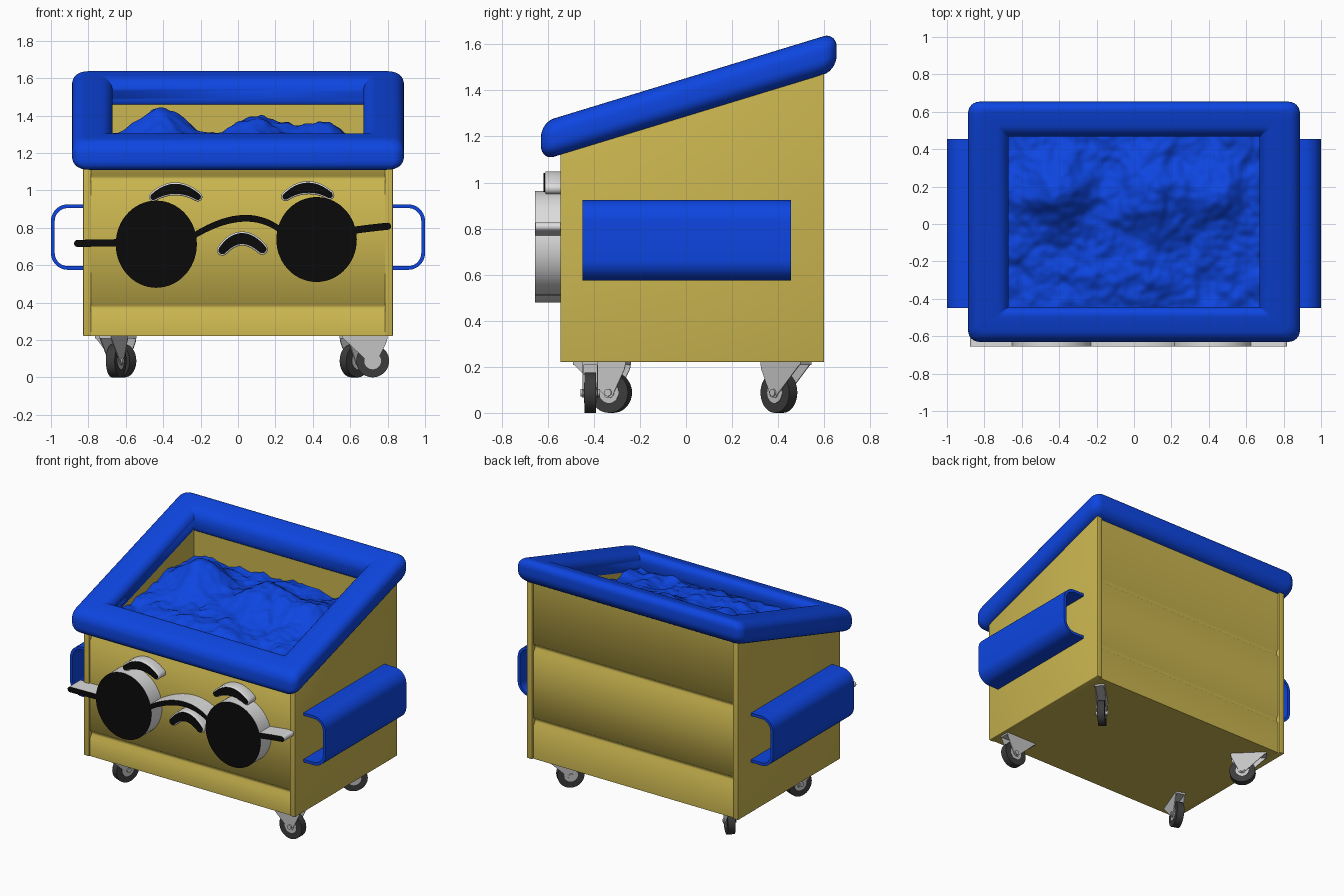
import bpy, bmesh, math
from mathutils import Vector, Matrix, noise

if "Cube" in bpy.data.objects:
    bpy.data.objects.remove(bpy.data.objects["Cube"])


def material(name, rgb):
    m = bpy.data.materials.new(name)
    m.diffuse_color = (*rgb, 1)
    m.use_nodes = True
    m.node_tree.nodes["Principled BSDF"].inputs["Base Color"].default_value = m.diffuse_color
    return m


YELLOW = material("mustard_yellow", (0.60, 0.47, 0.08))
BLUE = material("bright_blue", (0.004, 0.06, 0.75))
BLACK = material("black", (0.003, 0.003, 0.003))
WHITE = material("off_white", (0.72, 0.72, 0.72))
METAL = material("light_metal", (0.55, 0.55, 0.55))
RUBBER = material("dark_rubber", (0.045, 0.045, 0.045))


def finish(name, bm, mats, angle=35, bevel=0, rule=None):
    bmesh.ops.remove_doubles(bm, verts=bm.verts, dist=1e-5)
    bmesh.ops.recalc_face_normals(bm, faces=bm.faces)
    if bevel:
        sharp = [e for e in bm.edges if e.calc_face_angle(0) > math.radians(40)]
        bmesh.ops.bevel(bm, geom=sharp, offset=bevel, segments=3, profile=0.5, affect='EDGES')
    if rule:
        bm.normal_update()
        for f in bm.faces:
            f.material_index = rule(f)
    me = bpy.data.meshes.new(name)
    bm.to_mesh(me)
    bm.free()
    for m in mats:
        me.materials.append(m)
    ob = bpy.data.objects.new(name, me)
    bpy.context.collection.objects.link(ob)
    bpy.ops.object.select_all(action='DESELECT')
    ob.select_set(True)
    bpy.context.view_layer.objects.active = ob
    bpy.ops.object.shade_smooth_by_angle(angle=math.radians(angle))
    return ob


def add_prism(bm, pts, axis, a, b):
    """Extrude a 2D outline along x (outline is y,z) or along y (outline is x,z)."""
    put = (lambda u, v, t: (t, u, v)) if axis == 'x' else (lambda u, v, t: (u, t, v))
    lo = [bm.verts.new(put(u, v, a)) for u, v in pts]
    hi = [bm.verts.new(put(u, v, b)) for u, v in pts]
    bm.faces.new(lo)
    bm.faces.new(hi[::-1])
    n = len(pts)
    for i in range(n):
        j = (i + 1) % n
        bm.faces.new((lo[i], hi[i], hi[j], lo[j]))


def prism(name, pts, axis, a, b, mats, **kw):
    bm = bmesh.new()
    add_prism(bm, pts, axis, a, b)
    return finish(name, bm, mats, **kw)


def arc(cx, cz, rx, rz, a0, a1, n):
    return [(cx + rx * math.cos(math.radians(a0 + (a1 - a0) * i / n)),
             cz + rz * math.sin(math.radians(a0 + (a1 - a0) * i / n))) for i in range(n + 1)]


def rim_z(y):
    return 1.187 + 0.305 * (y + 0.6)


# body: side walls, inner liner, grooved front and back, floor
for s, side in ((1, "right"), (-1, "left")):
    prism(side + "_wall", [(-0.545, 0.22), (0.6, 0.22), (0.6, rim_z(0.6)), (-0.545, rim_z(-0.545))],
          'x', s * 0.785, s * 0.828, [YELLOW], bevel=0.005)
    prism(side + "_liner", [(-0.5, 0.24), (0.55, 0.24), (0.55, rim_z(0.55)), (-0.5, rim_z(-0.5))],
          'x', s * 0.678, s * 0.79, [YELLOW])


def panel(name, face_y, inner_y, grooves):
    d = 0.018 if inner_y > face_y else -0.018
    pts = [(inner_y, 0.22), (face_y, 0.22)]
    for g in grooves:
        pts += [(face_y, g - 0.035), (face_y + d, g - 0.012), (face_y + d, g + 0.005), (face_y, g + 0.02)]
    pts += [(face_y, rim_z(face_y)), (inner_y, rim_z(inner_y))]
    prism(name, pts, 'x', -0.787, 0.787, [YELLOW], angle=60)


panel("front_panel", -0.535, -0.45, (0.38, 1.07))
panel("back_panel", 0.585, 0.478, (0.49, 1.01))
prism("floor", [(-0.52, 0.22), (0.57, 0.22), (0.57, 0.26), (-0.52, 0.26)], 'x', -0.79, 0.79, [YELLOW])

# padded rim: rounded section swept around the slanted opening
section = []
for cd, ch, a0 in ((0.70, 0.018, 0), (0.30, 0.018, 90), (0.30, -0.018, 180), (0.70, -0.018, 270)):
    section += [(cd + p, ch + q) for p, q in arc(0, 0, 0.30, 0.065, a0, a0 + 90, 7)]
bm = bmesh.new()
rings = []
for k, (sx, sy) in enumerate(((1, 1), (-1, 1), (-1, -1), (1, -1))):
    for i in range(7):
        a = math.radians(90 * k + 15 * i)
        ring = []
        for d, h in section:
            r = 0.06 * d
            x = sx * (0.67 + 0.217 * d - r) + r * math.cos(a)
            y = 0.012 + sy * (0.455 + 0.187 * d - r) + r * math.sin(a)
            ring.append(bm.verts.new((x, y, rim_z(y) + h)))
        rings.append(ring)
for i, ring in enumerate(rings):
    nxt = rings[(i + 1) % len(rings)]
    for j in range(len(section)):
        k = (j + 1) % len(section)
        bm.faces.new((ring[j], ring[k], nxt[k], nxt[j]))
finish("padded_rim", bm, [BLUE], angle=40)

# lumpy contents
bm = bmesh.new()
bmesh.ops.create_grid(bm, x_segments=110, y_segments=76, size=1)
mounds = ((-0.42, 0.16, 0.17, 0.19), (0.10, 0.16, 0.20, 0.13), (0.45, 0.16, 0.17, 0.09), (-0.1, -0.2, 0.25, 0.04))
for v in bm.verts:
    x, y = v.co.x * 0.69, 0.014 + v.co.y * 0.474
    z = 1.20 + 0.09 * (y + 0.46)
    for mx, my, w, h in mounds:
        z += h * math.exp(-((x - mx) ** 2 + (y - my) ** 2) / (w * w))
    z += 0.035 * noise.noise(Vector((x * 5, y * 5, 3))) + 0.022 * noise.noise(Vector((x * 11, y * 11, 7)))
    z += 0.010 * noise.noise(Vector((x * 24, y * 24, 1)))
    v.co = (x, y, z)
finish("lumpy_contents", bm, [BLUE], angle=80)

# side handles: bent channels
outer = [(0.82, 0.575)] + arc(0.91, 0.665, 0.09, 0.09, -90, 0, 10) + arc(0.91, 0.835, 0.09, 0.09, 0, 90, 10) + [(0.82, 0.925)]
inner = [(0.82, 0.595)] + arc(0.91, 0.665, 0.07, 0.07, -90, 0, 10) + arc(0.91, 0.835, 0.07, 0.07, 0, 90, 10) + [(0.82, 0.905)]
for s, side in ((1, "right"), (-1, "left")):
    prism(side + "_handle", [(s * x, z) for x, z in outer + inner[::-1]], 'y', -0.45, 0.455, [BLUE])


def stroke(a, mid, b, w_end, w_mid, n=20):
    """Outline of a round-ended curved band through three points."""
    a, mid, b = Vector(a), Vector(mid), Vector(b)
    c = 2 * mid - (a + b) / 2
    left, right = [], []
    for i in range(n + 1):
        t = i / n
        p = a * (1 - t) ** 2 + c * 2 * t * (1 - t) + b * t * t
        d = ((c - a) * (1 - t) + (b - c) * t).normalized()
        w = (w_end + (w_mid - w_end) * math.sin(math.pi * t)) / 2
        nrm = Vector((-d.y, d.x)) * w
        left.append(p + nrm)
        right.append(p - nrm)
        if i == n:
            cap = [p + nrm * math.cos(q) + d * w * math.sin(q) for q in (math.pi * k / 6 for k in range(1, 6))]
        if i == 0:
            cap0 = [p - nrm * math.cos(q) - d * w * math.sin(q) for q in (math.pi * k / 6 for k in range(1, 6))]
    return [tuple(p) for p in left + cap + right[::-1] + cap0]


# glasses: black front faces with pale sides
def front_black(f):
    return 1 if f.normal.y < -0.9 else 0


glasses = {
    "left_lens": arc(-0.437, 0.712, 0.217, 0.233, 0, 354, 59),
    "right_lens": arc(0.42, 0.737, 0.215, 0.227, 0, 354, 59),
    "bridge": stroke((-0.24, 0.755), (0.02, 0.85), (0.23, 0.785), 0.03, 0.036),
    "left_arm": stroke((-0.858, 0.716), (-0.75, 0.718), (-0.63, 0.72), 0.038, 0.038),
    "right_arm": stroke((0.61, 0.785), (0.70, 0.797), (0.80, 0.808), 0.038, 0.038),
}
for i, (name, pts) in enumerate(glasses.items()):
    front = -0.655 if "lens" in name else -0.654
    prism("glasses_" + name, pts, 'y', front, -0.53, [WHITE, BLACK], rule=front_black)

# eyebrows and mouth: pale rounded bands with black front plates
marks = {
    "left_eyebrow": ((-0.452, 0.965), (-0.335, 1.008), (-0.215, 0.965), 0.05, 0.07),
    "right_eyebrow": ((0.255, 0.967), (0.37, 1.014), (0.49, 0.975), 0.05, 0.07),
    "mouth": ((-0.083, 0.68), (0.02, 0.742), (0.13, 0.685), 0.06, 0.075),
}
for name, (a, m, b, we, wm) in marks.items():
    front = -0.612
    prism(name, stroke(a, m, b, we, wm), 'y', front, -0.53, [WHITE], bevel=0.008)
    prism(name + "_face", stroke(a, m, b, we - 0.016, wm - 0.016), 'y', front - 0.006, front + 0.002, [BLACK])


# swivel casters, each turned its own way
def disc(bm, x, z, r, half, bevel=0):
    part = bmesh.new()
    add_prism(part, arc(x, z, r, r, 0, 350, 35), 'y', -half, half)
    if bevel:
        es = [e for e in part.edges if e.calc_face_angle(0) > 1]
        bmesh.ops.bevel(part, geom=es, offset=bevel, segments=3, profile=0.5, affect='EDGES')
    me = bpy.data.meshes.new("tmp")
    part.to_mesh(me)
    part.free()
    bm.from_mesh(me)
    bpy.data.meshes.remove(me)


plate = [(-0.085, 0.215), (0.06, 0.078)] + arc(0.08, 0.09, 0.026, 0.026, 225, 360, 8) + [(0.155, 0.19), (0.16, 0.215)]
casters = (("front_right", 0.64, -0.415, 0), ("front_left", -0.68, -0.40, 69),
           ("back_right", 0.68, 0.46, 225), ("back_left", -0.68, 0.46, 315))
for name, px, py, turn in casters:
    place = Matrix.Translation((px, py, 0)) @ Matrix.Rotation(math.radians(turn), 4, 'Z')
    wheel = bmesh.new()
    disc(wheel, 0.08, 0.088, 0.088, 0.025, 0.012)
    finish(name + "_wheel", wheel, [RUBBER], angle=40).matrix_world = place
    fork = bmesh.new()
    for s in (1, -1):
        add_prism(fork, plate, 'y', s * 0.029, s * 0.034)
    add_prism(fork, [(-0.085, 0.208), (0.16, 0.208), (0.16, 0.222), (-0.085, 0.222)], 'y', -0.034, 0.034)
    disc(fork, 0.08, 0.088, 0.016, 0.042)
    disc(fork, 0.08, 0.088, 0.045, 0.027)
    finish(name + "_fork", fork, [METAL]).matrix_world = place
